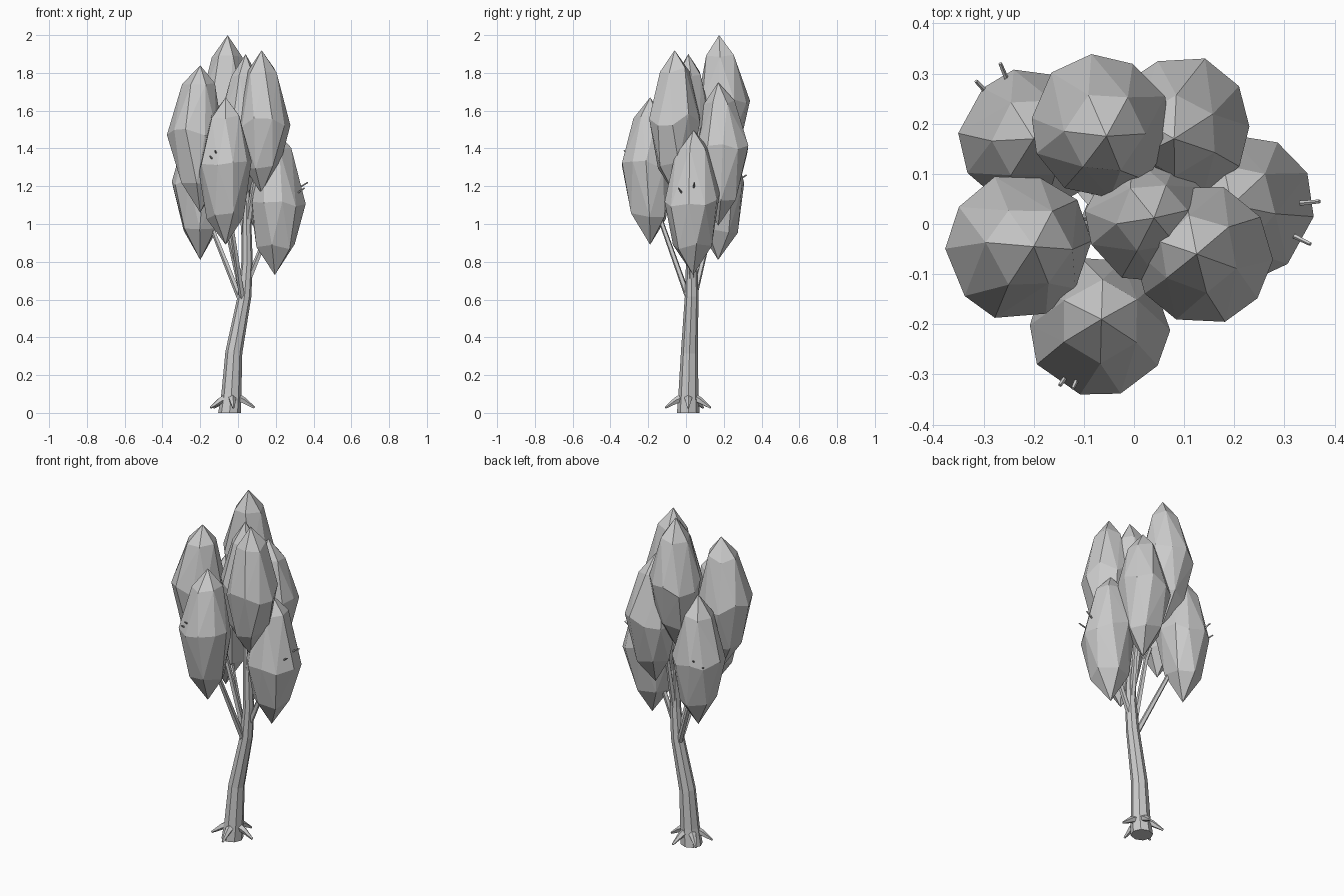
import bpy, bmesh, math, random
from mathutils import Vector

if "Cube" in bpy.data.objects:
    bpy.data.objects.remove(bpy.data.objects["Cube"])

random.seed(7)
grey = bpy.data.materials.new("plain_grey")
grey.diffuse_color = (0.6, 0.6, 0.6, 1)
grey.use_nodes = True
grey.node_tree.nodes["Principled BSDF"].inputs["Base Color"].default_value = grey.diffuse_color


def finish(name, bm):
    bmesh.ops.recalc_face_normals(bm, faces=bm.faces)
    me = bpy.data.meshes.new(name)
    bm.to_mesh(me)
    bm.free()
    me.materials.append(grey)
    bpy.context.collection.objects.link(bpy.data.objects.new(name, me))


def tube(name, path, sides):
    """Tapered, capped tube through (x, y, z, radius) points."""
    bm = bmesh.new()
    pts = [Vector(p[:3]) for p in path]
    rings = []
    for i, p in enumerate(path):
        d = pts[min(i + 1, len(pts) - 1)] - pts[max(i - 1, 0)]
        if i == 0 and name == "trunk":
            d = Vector((0, 0, 1))
        side = d.cross(Vector((0, 1, 0))).normalized()
        up = side.cross(d).normalized()
        rings.append([bm.verts.new(pts[i] + p[3] * (side * math.cos(a) + up * math.sin(a)))
                      for a in (2 * math.pi * k / sides for k in range(sides))])
    for lo, hi in zip(rings, rings[1:]):
        for k in range(sides):
            n = (k + 1) % sides
            bm.faces.new((lo[k], lo[n], hi[n], hi[k]))
    bm.faces.new(rings[0])
    bm.faces.new(rings[-1])
    finish(name, bm)


def leaf_cluster(name, centre, radius, half_height, tip):
    """Tall faceted gem: two points, two narrow rings and a wide middle ring."""
    bm = bmesh.new()
    c = Vector(centre)
    for s in (1, -1):
        bm.verts.new((tip[0], tip[1], c.z + s * half_height))
    turn = random.uniform(0, 2 * math.pi)
    # sides, height, radius, height jitter, twist
    for n, z, r, jz, twist in ((6, 0.72, 0.58, 0.04, 0), (10, 0.04, 1.0, 0.1, 0.3),
                               (6, -0.6, 0.7, 0.05, 0.5)):
        pull = abs(z)                     # narrow rings follow the tips
        for k in range(n):
            a = turn + twist + 2 * math.pi * k / n + random.uniform(-0.08, 0.08)
            rr = r * radius * random.uniform(0.96, 1.03)
            bm.verts.new((c.x + (tip[0] - c.x) * pull + rr * math.cos(a),
                          c.y + (tip[1] - c.y) * pull + rr * math.sin(a),
                          c.z + (z + random.uniform(-jz, jz)) * half_height))
    bmesh.ops.convex_hull(bm, input=bm.verts[:])
    loose = [v for v in bm.verts if not v.link_faces]
    bmesh.ops.delete(bm, geom=loose, context='VERTS')
    finish(name, bm)


# Trunk, bending to the right then straight up into the crown
tube("trunk", [(-0.045, 0.012, 0, 0.06), (-0.035, 0.013, 0.1, 0.053),
               (-0.022, 0.018, 0.32, 0.045), (0.035, 0.03, 0.62, 0.036),
               (0.048, 0.03, 0.8, 0.03), (0.045, 0.025, 1.05, 0.024),
               (0.035, 0.02, 1.6, 0.01)], 8)

# Root spikes around the base
for i, deg in enumerate((0, 75, 140, 205, 275)):
    c, s = math.cos(math.radians(deg)), math.sin(math.radians(deg))
    tube(f"root_{i + 1}", [(-0.035 + r * c, 0.012 + r * s, z, w) for r, z, w in
                           ((0.02, 0.085, 0.025), (0.065, 0.065, 0.018), (0.122, 0.027, 0.006))], 5)

# Crown: centre, radius, half height, tip position
clusters = {
    "top_back": ((-0.065, 0.195, 1.62), 0.143, 0.38, (-0.055, 0.175)),
    "upper_right": ((0.135, -0.062, 1.54), 0.14, 0.38, (0.125, -0.06)),
    "middle": ((0.025, 0.01, 1.52), 0.125, 0.38, (0.04, 0.012)),
    "upper_left": ((-0.232, -0.045, 1.45), 0.147, 0.39, (-0.2, -0.045)),
    "front": ((-0.07, -0.207, 1.28), 0.143, 0.39, (-0.065, -0.19)),
    "lower_right": ((0.21, 0.03, 1.115), 0.15, 0.385, (0.195, 0.038)),
    "back_right": ((0.09, 0.195, 1.37), 0.143, 0.38, (0.08, 0.17)),
    "back_left": ((-0.205, 0.17, 1.195), 0.145, 0.385, (-0.2, 0.17)),
}
for part, data in clusters.items():
    leaf_cluster("leaves_" + part, *data)

# Branches: height on the trunk and how early they spread outwards
starts = {"top_back": (0.75, 0.3), "upper_right": (0.95, 0.6), "upper_left": (0.6, 0.45),
          "front": (0.56, 0.65), "lower_right": (0.64, 0.65), "back_right": (0.7, 0.35),
          "back_left": (0.56, 0.65)}
for part, (z, spread) in starts.items():
    c = clusters[part][0]
    x = 0.03 if z < 0.7 else 0.045
    tube("branch_" + part, [(x, 0.03, z, 0.017),
                            (x + (c[0] - x) * spread, 0.03 + (c[1] - 0.03) * spread,
                             z + (c[2] - z) * 0.6, 0.013),
                            (c[0], c[1], c[2], 0.008)], 5)

# Twig pairs whose tips break through the leaves
twigs = [("lower_right", (0.37, 0.045, 1.22)), ("lower_right", (0.352, -0.04, 1.19)),
         ("back_left", (-0.315, 0.285, 1.22)), ("back_left", (-0.267, 0.32, 1.26)),
         ("front", (-0.148, -0.322, 1.36)), ("front", (-0.122, -0.328, 1.39)),
         ("back_right", (0.175, 0.275, 1.45)), ("back_right", (0.2, 0.24, 1.45)),
         ("upper_right", (0.208, -0.13, 1.64))]
for i, (part, tip) in enumerate(twigs):
    c = clusters[part][0]
    tube(f"twig_{i + 1}", [(c[0], c[1], tip[2] - 0.1, 0.009), (*tip, 0.004)], 5)
